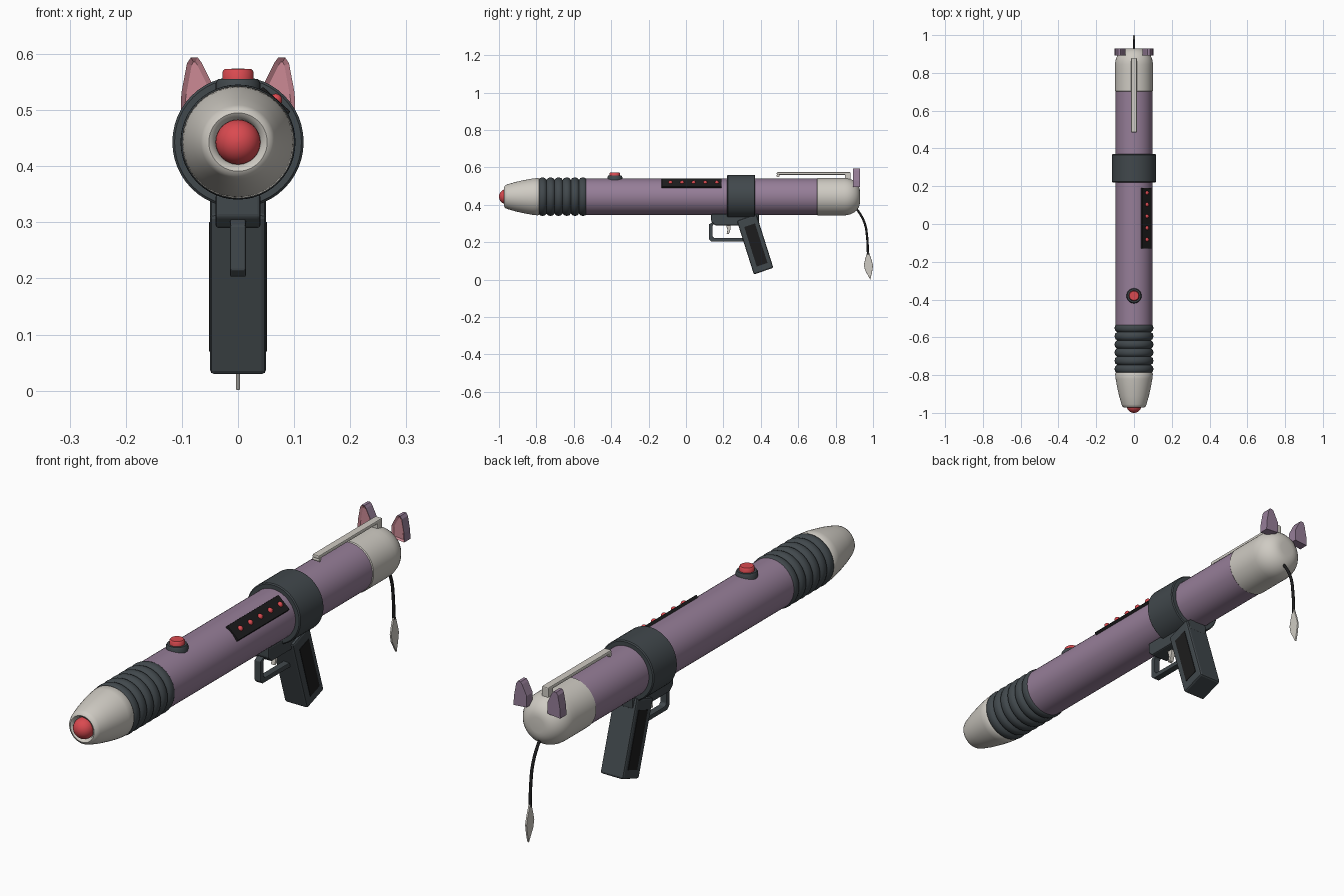
import bpy, bmesh, math
from mathutils import Vector, Matrix

old = bpy.data.objects.get("Cube")
if old:
    bpy.data.objects.remove(old)

AXIS_Z = 0.443  # height of the tube's centre line


def material(name, hex_code):
    srgb = [int(hex_code[i:i + 2], 16) / 255 for i in (0, 2, 4)]
    color = [c / 12.92 if c < 0.04 else ((c + 0.055) / 1.055) ** 2.4 for c in srgb] + [1]
    m = bpy.data.materials.new(name)
    m.use_nodes = True
    m.diffuse_color = color
    m.node_tree.nodes["Principled BSDF"].inputs["Base Color"].default_value = color
    return m


purple = material("dusty purple", "967E98")
cream = material("warm light grey", "CFCBC3")
dark = material("charcoal", "41484C")
black = material("black", "1C1C1D")
red = material("red", "DA4A50")
pink = material("pink", "CC8A95")


def add(name, bm, mat, smooth=False, bevel=0):
    bmesh.ops.recalc_face_normals(bm, faces=bm.faces)
    mesh = bpy.data.meshes.new(name)
    bm.to_mesh(mesh)
    bm.free()
    mesh.materials.append(mat)
    obj = bpy.data.objects.new(name, mesh)
    bpy.context.collection.objects.link(obj)
    if smooth:
        bpy.ops.object.select_all(action='DESELECT')
        obj.select_set(True)
        bpy.context.view_layer.objects.active = obj
        bpy.ops.object.shade_smooth_by_angle(angle=math.radians(40))
    if bevel:
        mod = obj.modifiers.new("soft edges", 'BEVEL')
        mod.width, mod.segments = bevel, 2
    return obj


def lathe(name, profile, mat, direction=(0, 1, 0), origin=(0, 0, AXIS_Z), sides=48):
    """Turn (radius, distance) points around an axis through origin."""
    bm = bmesh.new()
    turn = Vector((0, 0, 1)).rotation_difference(Vector(direction)).to_matrix()
    rings = []
    for r, d in profile:
        ring = []
        for i in range(sides):
            a = math.tau * i / sides
            p = turn @ Vector((r * math.cos(a), r * math.sin(a), d))
            ring.append(bm.verts.new(p + Vector(origin)))
        rings.append(ring)
    for low, high in zip(rings, rings[1:]):
        for i in range(sides):
            j = (i + 1) % sides
            bm.faces.new((low[i], low[j], high[j], high[i]))
    bm.faces.new(rings[0])
    bm.faces.new(rings[-1])
    return add(name, bm, mat, smooth=True)


def prism(points, axis, lo, hi):
    """Extrude a (y, z) outline along x, or an (x, z) outline along y."""
    bm = bmesh.new()
    at = (lambda a, b: (lo, a, b)) if axis == 'x' else (lambda a, b: (a, lo, b))
    face = bm.faces.new([bm.verts.new(at(*p)) for p in points])
    moved = bmesh.ops.extrude_face_region(bm, geom=[face])["geom"]
    shift = Vector((hi - lo, 0, 0) if axis == 'x' else (0, hi - lo, 0))
    bmesh.ops.translate(bm, vec=shift, verts=[v for v in moved if isinstance(v, bmesh.types.BMVert)])
    return bm


def box(name, lo, hi, mat, bevel=0.004):
    outline = [(lo[1], lo[2]), (hi[1], lo[2]), (hi[1], hi[2]), (lo[1], hi[2])]
    return add(name, prism(outline, 'x', lo[0], hi[0]), mat, bevel=bevel)


def dome(radius, height, start, steps=6):
    return [(max(radius * math.cos(t), 0.0005), start + height * math.sin(t))
            for t in (i * math.pi / 2 / steps for i in range(steps + 1))]


# Main tube, nose, rear cap and collar
lathe("main_tube", [(0.097, -0.54), (0.097, 0.71)], purple)
lathe("nose_cone", [(0.04, -0.955), (0.045, -0.968), (0.052, -0.972), (0.06, -0.968), (0.066, -0.955),
                    (0.079, -0.91), (0.09, -0.86), (0.097, -0.82), (0.1, -0.792), (0.096, -0.785)], cream)
lathe("nose_light", [(0.04 * math.sin(t), -0.96 - 0.04 * math.cos(t))
                     for t in (0.01 + i * 0.16 for i in range(14))], red, sides=32)
cap = [(0.094, 0.697), (0.1, 0.704), (0.1, 0.82)]
cap += [(0.03 + 0.07 * math.cos(t), 0.845 + 0.085 * math.sin(t))
        for t in (i * math.pi / 16 for i in range(9))]
lathe("rear_cap", cap, cream)
lathe("collar", [(0.09, 0.22), (0.113, 0.22), (0.117, 0.224), (0.117, 0.366),
                 (0.113, 0.37), (0.09, 0.37)], dark)

# Ribbed bellows behind the nose
bellows, ribs, pitch = [], 6, 0.0433
for k in range(ribs):
    start = -0.789 + k * pitch
    bellows += [(0.09 + 0.0125 * math.sin(math.pi * s / 6) ** 0.5, start + pitch * s / 6)
                for s in range(6)]
bellows.append((0.09, -0.53))
lathe("bellows", bellows, dark)

# Top push button
base = (0, -0.38, 0)
lathe("button_base", [(0.04, 0.52), (0.04, 0.548), (0.036, 0.555)], dark, (0, 0, 1), base, 32)
lathe("button_cap", [(0.028, 0.55), (0.028, 0.568), (0.024, 0.573)], red, (0, 0, 1), base, 32)

# Angled light strip on the left shoulder
tilt = math.radians(48)
out = Vector((math.cos(tilt), 0, math.sin(tilt)))
strip = box("light_strip", (-0.033, -0.13, -0.01), (0.033, 0.19, 0.009), black, 0.002)
strip.matrix_world = (Matrix.Translation(Vector((0, 0, AXIS_Z)) + out * 0.094)
                      @ Matrix.Rotation(math.pi / 2 - tilt, 4, 'Y'))
for k in range(5):
    spot = Vector((0, -0.083 + k * 0.062, AXIS_Z)) + out * 0.102
    lathe("strip_light_%d" % (k + 1), dome(0.011, 0.01, 0), red, out, spot, 16)

# Pocket clip
box("clip_bar", (-0.015, 0.485, 0.56), (0.015, 0.88, 0.574), cream)
box("clip_mount", (-0.015, 0.85, 0.53), (0.015, 0.88, 0.572), cream)
lathe("clip_tip", [(0.008, -0.014), (0.008, 0.014)], cream, (1, 0, 0), (0, 0.492, 0.556), 16)

# Ears, with a recessed pink face at the front
for side, word in ((1, "left"), (-1, "right")):
    outline = [(0.102, 0.495), (0.101, 0.53), (0.091, 0.583), (0.084, 0.594), (0.072, 0.594),
               (0.065, 0.585), (0.045, 0.545), (0.045, 0.5)]
    bm = prism([(side * x, z) for x, z in outline], 'y', 0.892, 0.93)
    bmesh.ops.recalc_face_normals(bm, faces=bm.faces)
    front = [f for f in bm.faces if f.normal.y < -0.9]
    bmesh.ops.inset_region(bm, faces=front, thickness=0.009, depth=-0.006)
    ear = add(word + "_ear", bm, purple)
    ear.data.materials.append(pink)
    for f in ear.data.polygons:
        f.material_index = int(f.normal.y < -0.3)

# Grip with black side panels
top, bottom = Vector((0.275, 0.305)), Vector((0.363, 0.027))
across = Vector((0.104, 0.036))


def on_grip(u, v):
    return tuple(top.lerp(bottom, v) + across * u)


def grip_quad(u0, u1, v0, v1):
    return [on_grip(u0, v0), on_grip(u1, v0), on_grip(u1, v1), on_grip(u0, v1)]


add("grip", prism(grip_quad(0, 1, -0.03, 1), 'x', -0.05, 0.05), dark, bevel=0.008)
for side, word in ((1, "left"), (-1, "right")):
    add(word + "_grip_panel", prism(grip_quad(0.25, 0.8, 0.12, 0.88), 'x', side * 0.046, side * 0.052), black)

# Grip mount, trigger guard and trigger
add("grip_mount", prism([(0.135, 0.35), (0.135, 0.31), (0.155, 0.29), (0.37, 0.29), (0.39, 0.31), (0.39, 0.35)],
                        'x', -0.04, 0.04), dark, bevel=0.005)
add("trigger_guard", prism([(0.14, 0.305), (0.122, 0.295), (0.122, 0.215), (0.135, 0.203), (0.32, 0.203),
                            (0.32, 0.222), (0.15, 0.222), (0.142, 0.23), (0.142, 0.29), (0.16, 0.305)],
                           'x', -0.014, 0.014), dark, bevel=0.003)
add("trigger", prism([(0.212, 0.3), (0.222, 0.265), (0.217, 0.242), (0.23, 0.245), (0.238, 0.27), (0.24, 0.3)],
                     'x', -0.009, 0.009), cream, bevel=0.002)

# Tail cord and leaf-shaped tip
cord = bpy.data.curves.new("tail_cord", 'CURVE')
cord.dimensions = '3D'
cord.bevel_depth, cord.bevel_resolution, cord.use_fill_caps = 0.006, 2, True
path = [(0.9, 0.39), (0.925, 0.36), (0.957, 0.295), (0.968, 0.23), (0.973, 0.135)]
spline = cord.splines.new('BEZIER')
spline.bezier_points.add(len(path) - 1)
for point, (y, z) in zip(spline.bezier_points, path):
    point.co = (0, y, z)
    point.handle_left_type = point.handle_right_type = 'AUTO'
cord.materials.append(black)
bpy.context.collection.objects.link(bpy.data.objects.new("tail_cord", cord))
leaf = [(0.97, 0.15), (0.958, 0.11), (0.951, 0.08), (0.957, 0.05), (0.985, 0),
        (0.994, 0.035), (1.0, 0.075), (0.992, 0.105), (0.977, 0.15)]
add("tail_tip", prism(leaf, 'x', -0.004, 0.004), cream, bevel=0.002)
